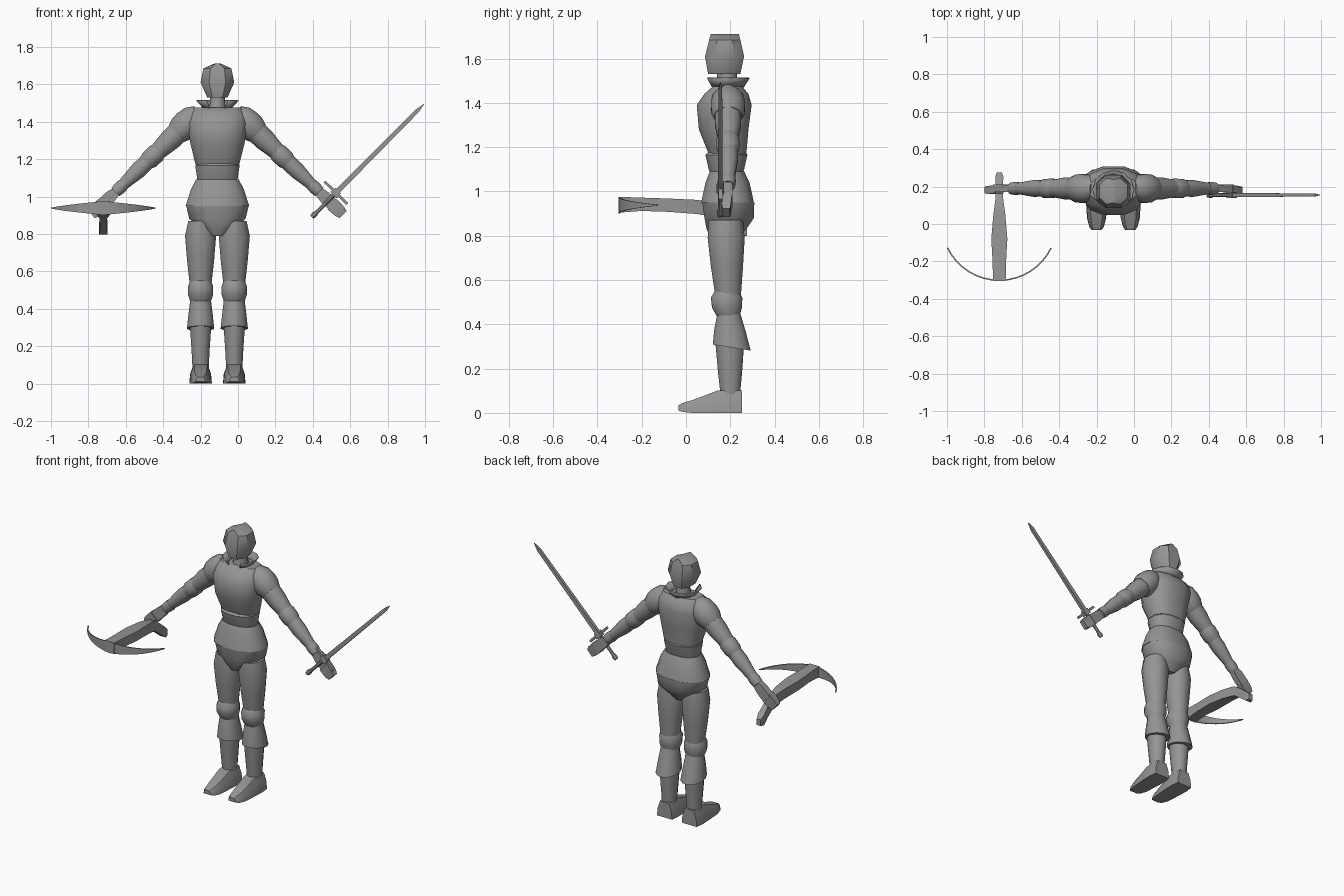
import bpy, bmesh
from math import sin, cos, pi, radians, copysign
from mathutils import Vector, Matrix

cube = bpy.data.objects.get("Cube")
if cube:
    bpy.data.objects.remove(cube, do_unlink=True)

grey = bpy.data.materials.new("plain_grey")
grey.use_nodes = True
grey.diffuse_color = (0.3, 0.3, 0.3, 1)
grey.node_tree.nodes["Principled BSDF"].inputs["Base Color"].default_value = (0.3, 0.3, 0.3, 1)

MID = -0.11   # body centre line in x
DEPTH = 0.19  # body centre in y


def skin(name, rings, matrix=None, closed=True, caps=True, angle=42):
    """Join successive point rings into one surface."""
    bm = bmesh.new()
    loops = [[bm.verts.new(p) for p in ring] for ring in rings]
    n = len(loops[0])
    for a, b in zip(loops, loops[1:]):
        for i in range(n if closed else n - 1):
            j = (i + 1) % n
            bm.faces.new((a[i], a[j], b[j], b[i]))
    if caps:
        bm.faces.new(loops[0][::-1])
        bm.faces.new(loops[-1])
    bmesh.ops.recalc_face_normals(bm, faces=bm.faces)
    if matrix:
        bm.transform(matrix)
    mesh = bpy.data.meshes.new(name)
    bm.to_mesh(mesh)
    bm.free()
    mesh.materials.append(grey)
    obj = bpy.data.objects.new(name, mesh)
    bpy.context.collection.objects.link(obj)
    bpy.ops.object.select_all(action='DESELECT')
    obj.select_set(True)
    bpy.context.view_layer.objects.active = obj
    bpy.ops.object.shade_smooth_by_angle(angle=radians(angle))
    return obj


def oval(x, z, rx, front, back, n=12, power=1.0, tilt=0.0):
    """Horizontal ring between two y limits; power below 1 squares it."""
    cy, ry = (front + back) / 2, (back - front) / 2
    ring = []
    for i in range(n):
        a = 2 * pi * (i + 0.5) / n
        c, s = (copysign(abs(v) ** power, v) for v in (cos(a), sin(a)))
        ring.append((x + rx * c, cy + ry * s, z + tilt * s))
    return ring


def body(name, x, rows, **kw):
    return skin(name, [oval(x, *row, **kw) for row in rows])


def block(axis, rows, matrix=None, name="block"):
    """Rectangular section bar; rows hold position, offsets and half sizes."""
    rings = []
    for t, u, v, hu, hv in rows:
        ring = []
        for i, j in ((-1, -1), (1, -1), (1, 1), (-1, 1)):
            p, q = u + i * hu, v + j * hv
            ring.append((p, t, q) if axis == 'y' else (p, q, t))
        rings.append(ring)
    return skin(name, rings, matrix)


# Torso: rows are z, half width, front y, back y
body("pelvis", MID, [(0.79, 0.045, 0.11, 0.24), (0.83, 0.09, 0.09, 0.275),
                     (0.88, 0.155, 0.08, 0.31), (0.95, 0.172, 0.07, 0.312)], power=0.85)
body("hip_plate", MID, [(0.95, 0.175, 0.065, 0.31), (1.04, 0.145, 0.085, 0.29),
                        (1.09, 0.118, 0.105, 0.265)], power=0.85)
body("waist", MID, [(1.06, 0.11, 0.12, 0.25), (1.1, 0.112, 0.1, 0.265),
                    (1.165, 0.122, 0.085, 0.28), (1.18, 0.11, 0.1, 0.27)], power=0.85)
body("chest", MID, [(1.17, 0.12, 0.1, 0.275), (1.28, 0.148, 0.055, 0.285),
                    (1.39, 0.165, 0.045, 0.3), (1.44, 0.158, 0.08, 0.285),
                    (1.475, 0.135, 0.12, 0.255)], power=0.8)

# Neck, flared open collar and faceted head
body("neck", MID, [(1.46, 0.05, 0.13, 0.24), (1.5, 0.042, 0.14, 0.23),
                   (1.55, 0.042, 0.14, 0.23)], n=10)
collar_rings = []
for z, rx, ry in ((1.465, 0.062, 0.068), (1.515, 0.108, 0.1)):
    arc = [radians(-90 + 32 + i * 296 / 10) for i in range(11)]
    collar_rings.append([(MID + rx * cos(a), 0.183 + ry * sin(a), z) for a in arc])
collar = skin("collar", collar_rings, closed=False, caps=False)
thick = collar.modifiers.new("thickness", 'SOLIDIFY')
thick.thickness = 0.006
body("head", MID, [(1.53, 0.058, 0.095, 0.25), (1.61, 0.096, 0.08, 0.268),
                   (1.685, 0.08, 0.1, 0.25), (1.712, 0.015, 0.108, 0.243)], n=8, power=0.8)

# Legs and arms, mirrored over the centre line
for side, word in ((-1, "right"), (1, "left")):
    x = MID + side * 0.09
    body(word + "_thigh", x, [(0.53, 0.06, 0.13, 0.25), (0.66, 0.075, 0.11, 0.26),
                              (0.79, 0.086, 0.095, 0.268), (0.87, 0.068, 0.1, 0.26)])
    body(word + "_knee", x, [(0.44, 0.058, 0.135, 0.245), (0.475, 0.07, 0.115, 0.255),
                             (0.52, 0.07, 0.11, 0.257), (0.555, 0.055, 0.13, 0.24)])
    skin(word + "_greave", [oval(x, 0.295, 0.075, 0.118, 0.295, tilt=-0.014),
                            oval(x, 0.37, 0.067, 0.125, 0.273, tilt=-0.006),
                            oval(x, 0.45, 0.057, 0.14, 0.247)])
    body(word + "_shin", x, [(0.08, 0.045, 0.155, 0.245), (0.18, 0.05, 0.143, 0.255),
                             (0.32, 0.06, 0.13, 0.265)])
    foot = []
    for y, half, low, top in ((-0.033, 0.024, 0.01, 0.035), (-0.015, 0.036, 0.004, 0.045),
                              (0.03, 0.047, 0, 0.058), (0.14, 0.054, 0, 0.1),
                              (0.2, 0.056, 0, 0.105), (0.252, 0.05, 0, 0.1)):
        foot.append([(x - half * 1.08, y, low), (x + half * 1.08, y, low),
                     (x + half, y, (low + top) / 2), (x + half * 0.65, y, top),
                     (x - half * 0.65, y, top), (x - half, y, (low + top) / 2)])
    skin(word + "_foot", foot)

    # Arm parts run along a local axis from shoulder to fingertips
    start = Vector((MID + side * 0.14, DEPTH, 1.41))
    along = Vector((side * 0.42, 0, -0.4)).normalized()
    across = Vector((0, 1, 0)).cross(along)
    frame = Matrix((across, (0, 1, 0), along)).transposed().to_4x4()
    frame.translation = start
    arm = {"pauldron": [(-0.06, 0.045), (-0.02, 0.072), (0.03, 0.08),
                        (0.07, 0.077), (0.105, 0.064)],
           "upper_arm": [(0.08, 0.062), (0.16, 0.06), (0.25, 0.047)],
           "elbow": [(0.23, 0.044), (0.26, 0.054), (0.31, 0.053), (0.34, 0.041)],
           "forearm": [(0.32, 0.045), (0.39, 0.046), (0.53, 0.028)],
           "cuff": [(0.5, 0.033), (0.525, 0.036), (0.56, 0.032)]}
    for part, rows in arm.items():
        skin(word + "_" + part, [oval(0, t, r, -r, r) for t, r in rows], frame)
    block('z', [(0.55, 0, 0, 0.024, 0.017), (0.6, 0, 0, 0.033, 0.02),
                (0.665, 0, 0, 0.034, 0.02)], frame, word + "_palm")
    block('z', [(0.655, 0, -0.005, 0.037, 0.022), (0.71, 0, -0.008, 0.034, 0.021),
                (0.735, 0, -0.008, 0.026, 0.016)], frame, word + "_fingers")

# Sword: local z runs from pommel to tip
axis = Vector((0.6, 0, 0.605)).normalized()
hilt = Matrix((Vector((0, 1, 0)).cross(axis), (0, 1, 0), axis)).transposed().to_4x4()
hilt.translation = Vector((0.395, 0.155, 0.89))
skin("sword_grip", [oval(0, t, r, -r, r, n=8) for t, r in
                    ((0, 0.013), (0.02, 0.017), (0.04, 0.011), (0.19, 0.012))], hilt)
skin("sword_blade", [oval(0, t, w, -d, d, n=4) for t, w, d in
                     ((0.18, 0.02, 0.015), (0.8, 0.015, 0.012), (0.85, 0.002, 0.002))], hilt)
block('z', [(0.175, 0, 0, 0.085, 0.009), (0.19, 0, 0, 0.085, 0.009)], hilt, "sword_guard")
block('z', [(0.165, 0, 0, 0.024, 0.017), (0.2, 0, 0, 0.02, 0.015)], hilt, "guard_block")

# Crossbow: stock runs front to back and droops behind the hand
GRIP = -0.72
block('y', [(-0.305, GRIP, 0.94, 0.034, 0.036), (-0.2, GRIP, 0.942, 0.036, 0.03),
            (-0.08, GRIP, 0.938, 0.043, 0.03), (0.05, GRIP, 0.93, 0.032, 0.032),
            (0.14, GRIP, 0.915, 0.02, 0.033), (0.2, GRIP, 0.87, 0.018, 0.035),
            (0.25, GRIP, 0.83, 0.022, 0.033), (0.275, GRIP, 0.82, 0.014, 0.02)],
      name="crossbow_stock")
limbs = []
for i in range(17):
    u = i / 8 - 1
    a, half = radians(64) * u, 0.002 + 0.035 * (1 - abs(u))
    limbs.append([(GRIP + r * sin(a), 0.0065 - r * cos(a), 0.938 + h)
                  for r, h in ((0.304, -half), (0.3115, -half), (0.3115, half), (0.304, half))])
skin("crossbow_limbs", limbs)
